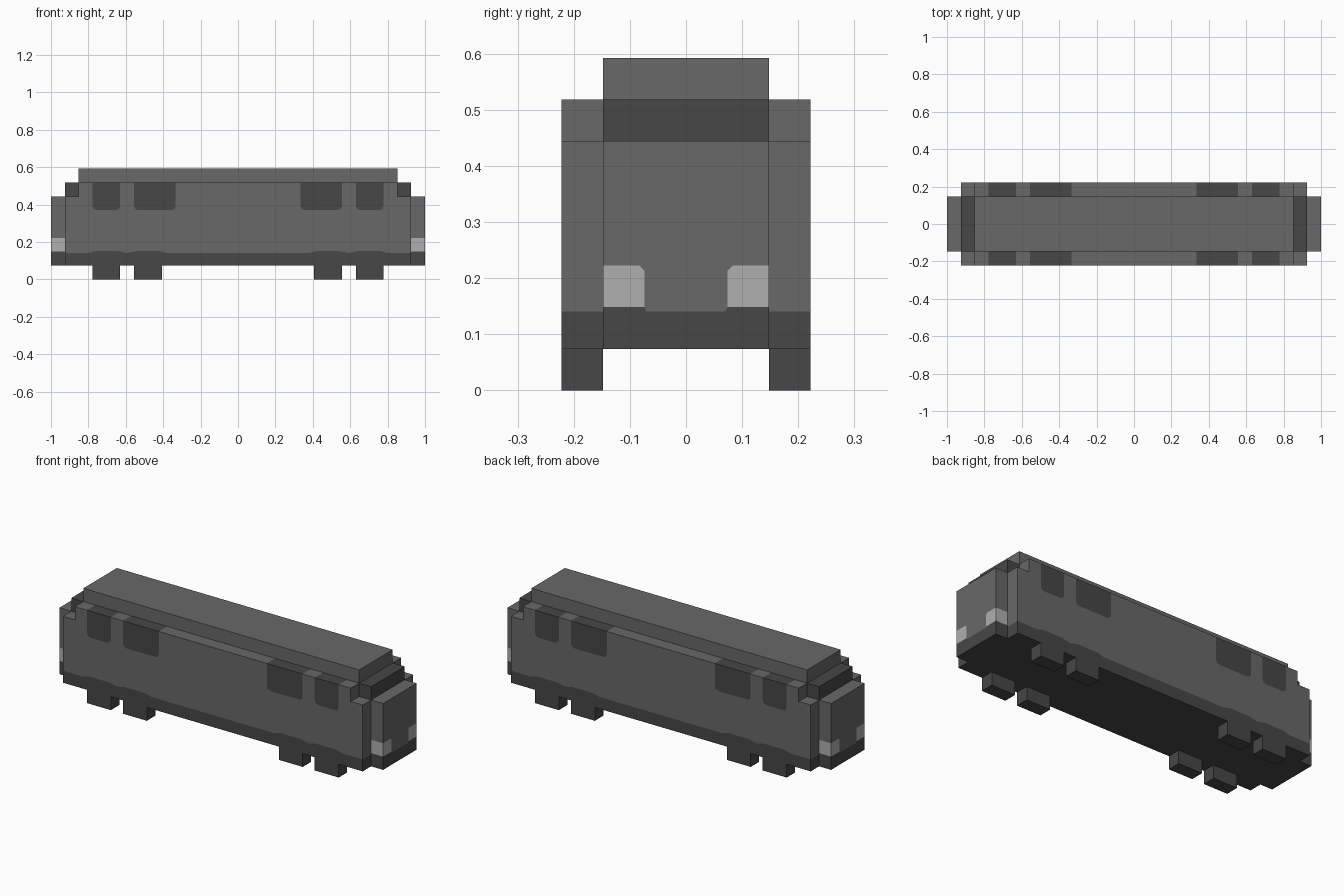
import bpy, bmesh, math
from mathutils import Vector

cube = bpy.data.objects.get("Cube")
if cube:
    bpy.data.objects.remove(cube, do_unlink=True)

U = 2 / 27            # block size: every main dimension is a multiple of it
SIDE, INNER = 3 * U, 2 * U          # half widths of hull and of roof / noses
HULL, LEDGE, NOSE = 12.5 * U, 11.5 * U, 13.5 * U   # half lengths
BAND = 0.141          # top of the dark skirt


def material(name, value):
    m = bpy.data.materials.new(name)
    m.use_nodes = True
    colour = (value, value, value, 1)
    m.diffuse_color = colour
    bsdf = m.node_tree.nodes["Principled BSDF"]
    bsdf.inputs["Base Color"].default_value = colour
    bsdf.inputs["Roughness"].default_value = 0.9
    return m


GREY = material("body grey", 0.138)
DARK = material("dark grey", 0.063)
LIGHT = material("lamp grey", 0.43)


def prism(profile, a, b, axis):
    """Extrude a closed profile from a to b; 'y' takes (x, z), 'x' takes (y, z)."""
    bm = bmesh.new()
    place = (lambda p: (p[0], a, p[1])) if axis == "y" else (lambda p: (a, p[0], p[1]))
    face = bm.faces.new([bm.verts.new(place(p)) for p in profile])
    ext = bmesh.ops.extrude_face_region(bm, geom=[face], use_keep_orig=True)
    shift = Vector((0, b - a, 0) if axis == "y" else (b - a, 0, 0))
    bmesh.ops.translate(bm, verts=[g for g in ext["geom"] if isinstance(g, bmesh.types.BMVert)],
                        vec=shift)
    bmesh.ops.recalc_face_normals(bm, faces=bm.faces)
    return bm


def finish(bm, name, *mats):
    mesh = bpy.data.meshes.new(name)
    bm.to_mesh(mesh)
    bm.free()
    for m in mats:
        mesh.materials.append(m)
    obj = bpy.data.objects.new(name, mesh)
    bpy.context.collection.objects.link(obj)
    return obj


def box(name, x, y, z, mat):
    outline = [(x[0], z[0]), (x[1], z[0]), (x[1], z[1]), (x[0], z[1])]
    return finish(prism(outline, y[0], y[1], "y"), name, mat)


def cut(bm, rule, co, normal):
    """Split the faces that satisfy the rule along a plane."""
    faces = [f for f in bm.faces if rule(f)]
    geom = faces + list({e for f in faces for e in f.edges}) + list({v for f in faces for v in f.verts})
    bmesh.ops.bisect_plane(bm, geom=geom, dist=1e-5, plane_co=co, plane_no=normal)
    bm.normal_update()


def trim_corner(bm, rule, centre, radius, direction):
    """Cut a facet off a painted corner and give it the body colour."""
    n = Vector(direction).normalized()
    co = Vector(centre) + n * radius
    cut(bm, rule, co, n)
    for f in bm.faces:
        if rule(f) and (f.calc_center_median() - co).dot(n) > 0:
            f.material_index = 0


def mid(f):
    return f.calc_center_median()


# Skirt line, rising a little over each wheel
bump = [(0.38, BAND), (0.42, 0.152), (0.54, 0.152), (0.593, BAND),
        (0.64, 0.152), (0.76, 0.152), (0.80, BAND), (HULL, BAND)]
wave = [(-x, z) for x, z in reversed(bump)] + bump

finish(prism([(HULL, U), (-HULL, U)] + wave, -SIDE, SIDE, "y"), "skirt", DARK)

# Hull with stepped ends; windows are cut into its walls and the ledge above
steps = [(HULL, 6 * U), (LEDGE, 6 * U), (LEDGE, 7 * U),
         (-LEDGE, 7 * U), (-LEDGE, 6 * U), (-HULL, 6 * U)]
hull = prism(wave + steps, -SIDE, SIDE, "y")
SILL, R = 5 * U, 0.028
half = [(4.5 * U, 7.5 * U), (8.5 * U, 10.5 * U)]
windows = half + [(-b, -a) for a, b in half]


def wall(f):
    return abs(f.normal.y) > 0.5


def ledge(f):
    return f.normal.z > 0.5 and mid(f).z > 6.5 * U


cut(hull, wall, (0, 0, SILL), (0, 0, 1))
for x in [x for w in windows for x in w]:
    cut(hull, lambda f: ledge(f) or (wall(f) and mid(f).z > SILL), (x, 0, 0), (1, 0, 0))
for x0, x1 in windows:
    for f in hull.faces:
        if x0 < mid(f).x < x1 and (ledge(f) or (wall(f) and mid(f).z > SILL)):
            f.material_index = 1
    glass = lambda f: wall(f) and f.material_index == 1 and x0 < mid(f).x < x1
    for x, s in ((x0, -1), (x1, 1)):
        for deg in (22.5, 67.5):
            a = math.radians(deg)
            trim_corner(hull, glass, (x - s * R, 0, SILL + R), R,
                        (s * math.cos(a), 0, -math.sin(a)))
finish(hull, "hull", GREY, DARK)

# Roof
box("roof", (-LEDGE, LEDGE), (-INNER, INNER), (7 * U, 8 * U), GREY)

# Both ends: windscreen, nose with wrap-around lamps, nose skirt
foot = [(-INNER, 2 * U), (-U, 2 * U), (-U + 0.004, BAND),
        (U - 0.004, BAND), (U, 2 * U), (INNER, 2 * U)]
for s, end in ((-1, "right"), (1, "left")):
    box(end + "_windscreen", sorted((s * LEDGE, s * HULL)), (-INNER, INNER), (6 * U, 7 * U), DARK)
    finish(prism([(INNER, U), (-INNER, U)] + foot, s * HULL, s * NOSE, "x"),
           end + "_nose_skirt", DARK)

    nose = prism(foot + [(INNER, 6 * U), (-INNER, 6 * U)], s * HULL, s * NOSE, "x")
    upright = lambda f: abs(f.normal.z) < 0.5
    low = lambda f: abs(f.normal.x) > 0.5 and mid(f).z < 3 * U
    cut(nose, upright, (0, 0, 3 * U), (0, 0, 1))
    for y in (-U, U):
        cut(nose, low, (0, y, 0), (0, 1, 0))
    for f in nose.faces:
        if upright(f) and 2 * U < mid(f).z < 3 * U and abs(mid(f).y) > U:
            f.material_index = 1
    for t in (-1, 1):
        lamp = lambda f: low(f) and f.material_index == 1 and mid(f).y * t > 0
        trim_corner(nose, lamp, (0, t * (U + 0.015), 3 * U - 0.015), 0.015, (0, -t, 1))
    finish(nose, end + "_nose", GREY, LIGHT)

# Four wheels along each side
for side, t in (("front", -1), ("back", 1)):
    for i, x in enumerate((-9.5, -6.5, 6.5, 9.5)):
        box(f"{side}_wheel_{i + 1}", ((x - 1) * U, (x + 1) * U),
            sorted((t * INNER, t * SIDE)), (0, U), DARK)
